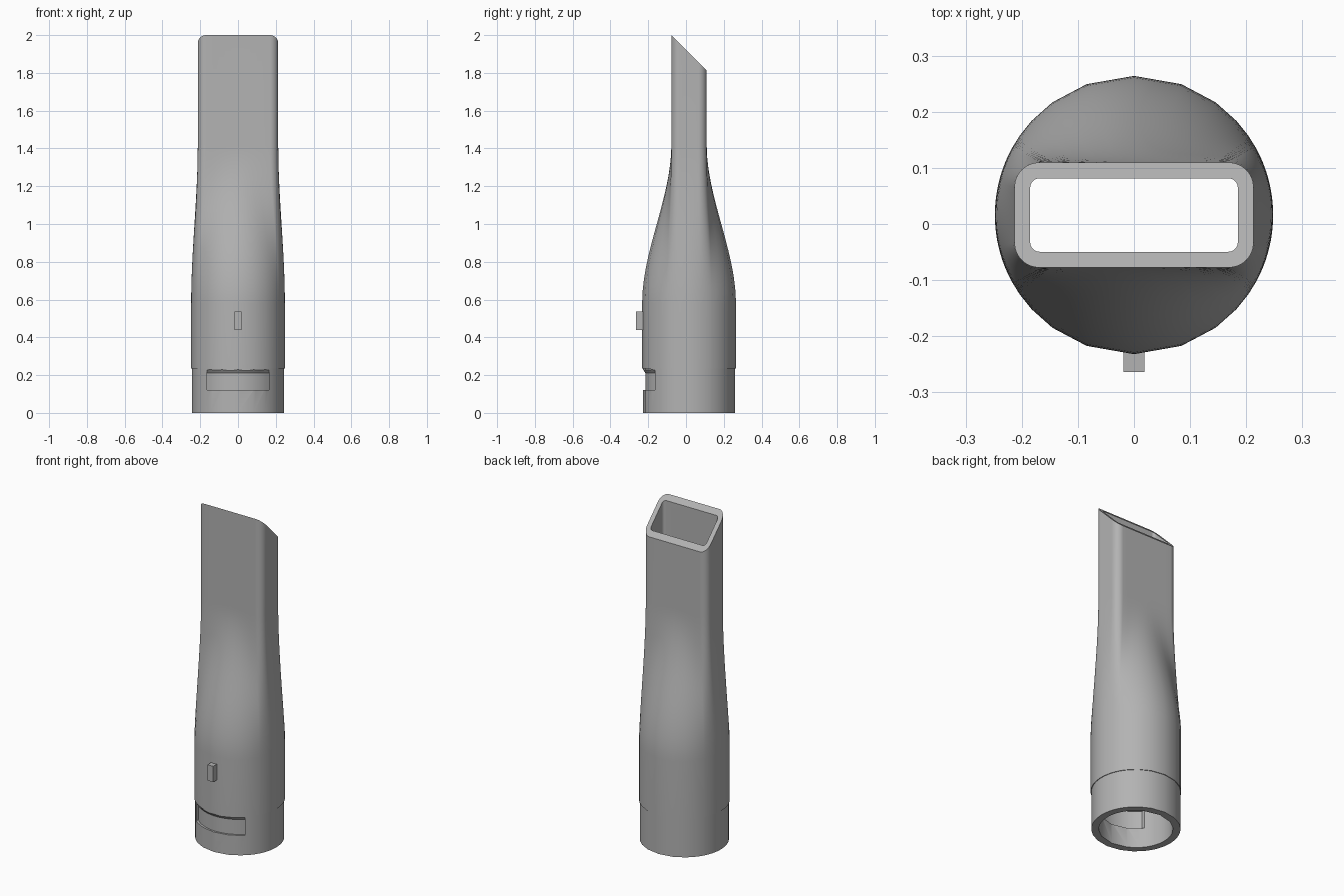
import bpy, bmesh, math

if "Cube" in bpy.data.objects:
    bpy.data.objects.remove(bpy.data.objects["Cube"])

CY = 0.016          # tube axis offset in y
Z_STEP, Z_ROUND, Z_FLAT = 0.235, 0.58, 1.42

grey = bpy.data.materials.new("mid grey")
grey.diffuse_color = (0.45, 0.45, 0.45, 1)
grey.use_nodes = True
grey.node_tree.nodes["Principled BSDF"].inputs["Base Color"].default_value = grey.diffuse_color


def add_object(name, bm):
    bmesh.ops.recalc_face_normals(bm, faces=bm.faces)
    mesh = bpy.data.meshes.new(name)
    bm.to_mesh(mesh)
    bm.free()
    mesh.materials.append(grey)
    obj = bpy.data.objects.new(name, mesh)
    bpy.context.collection.objects.link(obj)
    return obj


def loft(name, rings, closed=False):
    """Skin a list of closed rings; cap the ends or join last to first."""
    bm = bmesh.new()
    vr = [[bm.verts.new(p) for p in ring] for ring in rings]
    n = len(vr[0])
    pairs = list(zip(vr, vr[1:])) + ([(vr[-1], vr[0])] if closed else [])
    for a, b in pairs:
        for i in range(n):
            j = (i + 1) % n
            bm.faces.new((a[i], a[j], b[j], b[i]))
    if not closed:
        bm.faces.new(vr[0])
        bm.faces.new(vr[-1])
    return add_object(name, bm)


def rounded_rect(hx, hy, r, straight=10, arc=14):
    """Rounded rectangle outline, evenly divided sides and corners."""
    corners = []
    for k, (sx, sy) in enumerate(((1, 1), (-1, 1), (-1, -1), (1, -1))):
        corners.append([(sx * (hx - r) + r * math.cos(a), sy * (hy - r) + r * math.sin(a))
                        for a in [(k + i / arc) * math.pi / 2 for i in range(arc + 1)]])
    pts = []
    for k in range(4):
        pts += corners[k]
        (x0, y0), (x1, y1) = corners[k][-1], corners[(k + 1) % 4][0]
        pts += [(x0 + (x1 - x0) * i / straight, y0 + (y1 - y0) * i / straight)
                for i in range(1, straight)]
    return pts


OUTER = rounded_rect(0.213, 0.0935, 0.044)
INNER = rounded_rect(0.185, 0.0655, 0.017)


def section(rect, radius, z, t=0.0):
    """Blend from a circle (t=0) to the rounded rectangle (t=1)."""
    s = t * t * (3 - 2 * t)
    ring = []
    for x, y in rect:
        d = math.hypot(x, y)
        k = (radius / d) * (1 - s) + s
        ring.append((x * k, y * k + CY, z))
    return ring


def slanted_end(rect):
    """Mouth of the nozzle, cut off at 45 degrees."""
    return [(x, y + CY, 2 - (y + 0.0935)) for x, y in rect]


# Nozzle: collar, step, round body, transition, flat mouth, then back down inside
STEPS = 24
blend = [(i / STEPS, Z_ROUND + (Z_FLAT - Z_ROUND) * i / STEPS) for i in range(STEPS + 1)]
rings = [section(OUTER, 0.244, 0), section(OUTER, 0.244, Z_STEP), section(OUTER, 0.248, Z_STEP)]
rings += [section(OUTER, 0.248, z, t) for t, z in blend]
rings += [slanted_end(OUTER), slanted_end(INNER)]
rings += [section(INNER, 0.203, z, t) for t, z in reversed(blend)]
rings.append(section(INNER, 0.203, 0))
nozzle = loft("nozzle_body", rings, closed=True)


# Latch window: recesses outside and inside with a thin wall left between them
def arc_y(r, x):
    return CY - math.sqrt(r * r - x * x)


columns = [-0.163 + 0.326 * i / 24 for i in range(25)]
outside = loft("outer_recess_cutter", [
    [(x, arc_y(0.230, x), 0.12), (x, arc_y(0.230, x), 0.21), (x, arc_y(0.2485, x), 0.2355),
     (x, -0.32, 0.2355), (x, -0.32, 0.12)] for x in columns])
inside = loft("inner_recess_cutter", [
    [(x, arc_y(0.217, x), 0.12), (x, arc_y(0.217, x), 0.235),
     (x, -0.05, 0.235), (x, -0.05, 0.12)] for x in columns])

bpy.context.view_layer.objects.active = nozzle
for cutter in (outside, inside):
    cutter.hide_render = True
    mod = nozzle.modifiers.new("recess", 'BOOLEAN')
    mod.operation = 'DIFFERENCE'
    mod.solver = 'EXACT'
    mod.object = cutter
    bpy.ops.object.modifier_apply(modifier=mod.name)
    bpy.data.objects.remove(cutter)

bpy.ops.object.select_all(action='DESELECT')
nozzle.select_set(True)
bpy.ops.object.shade_smooth_by_angle(angle=math.radians(30))

# Small alignment tab on the front
bm = bmesh.new()
bmesh.ops.create_cube(bm, size=1)
for v in bm.verts:
    v.co.x *= 0.038
    v.co.y = -0.2435 + v.co.y * 0.041
    v.co.z = 0.488 + v.co.z * 0.096
add_object("alignment_tab", bm)
